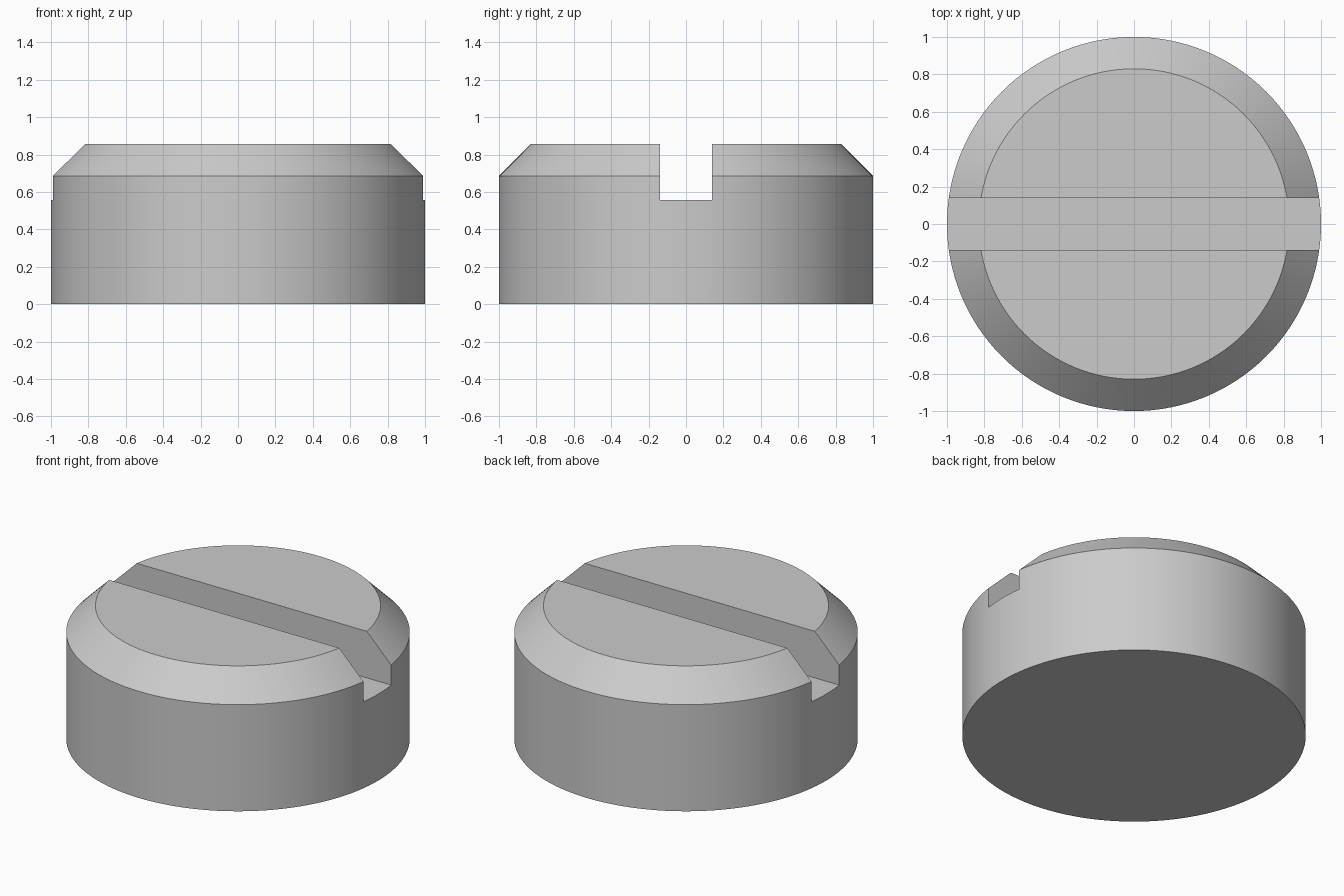
import bpy
import bmesh
from math import radians, tau, cos, sin

if "Cube" in bpy.data.objects:
    bpy.data.objects.remove(bpy.data.objects["Cube"])

HEIGHT, CHAMFER = 0.855, 0.17
SLOT_WIDTH, SLOT_FLOOR = 0.28, 0.556
SIDES = 128

# Round head: stacked rings give the straight wall and the chamfer
bm = bmesh.new()
rings = [[bm.verts.new((r * cos(tau * i / SIDES), r * sin(tau * i / SIDES), z))
          for i in range(SIDES)]
         for r, z in ((1, 0), (1, HEIGHT - CHAMFER), (1 - CHAMFER, HEIGHT))]
for low, high in zip(rings, rings[1:]):
    for i in range(SIDES):
        j = (i + 1) % SIDES
        bm.faces.new((low[i], low[j], high[j], high[i]))
bm.faces.new(rings[0][::-1])
bm.faces.new(rings[-1])
mesh = bpy.data.meshes.new("screw_head")
bm.to_mesh(mesh)
bm.free()
head = bpy.data.objects.new("screw_head", mesh)
bpy.context.collection.objects.link(head)

# Driver slot: a box cut straight across along x
bpy.ops.mesh.primitive_cube_add(size=1, location=(0, 0, SLOT_FLOOR + 0.5))
cutter = bpy.context.object
cutter.name = "slot_cutter"
cutter.scale = (3, SLOT_WIDTH, 1)
cutter.hide_render = True

slot = head.modifiers.new("driver_slot", 'BOOLEAN')
slot.operation = 'DIFFERENCE'
slot.solver = 'EXACT'
slot.object = cutter

# Apply the cut, drop the cutter, then smooth the round wall only
bpy.ops.object.select_all(action='DESELECT')
head.select_set(True)
bpy.context.view_layer.objects.active = head
bpy.ops.object.modifier_apply(modifier=slot.name)
bpy.data.objects.remove(cutter, do_unlink=True)
bpy.ops.object.shade_smooth_by_angle(angle=radians(30))
